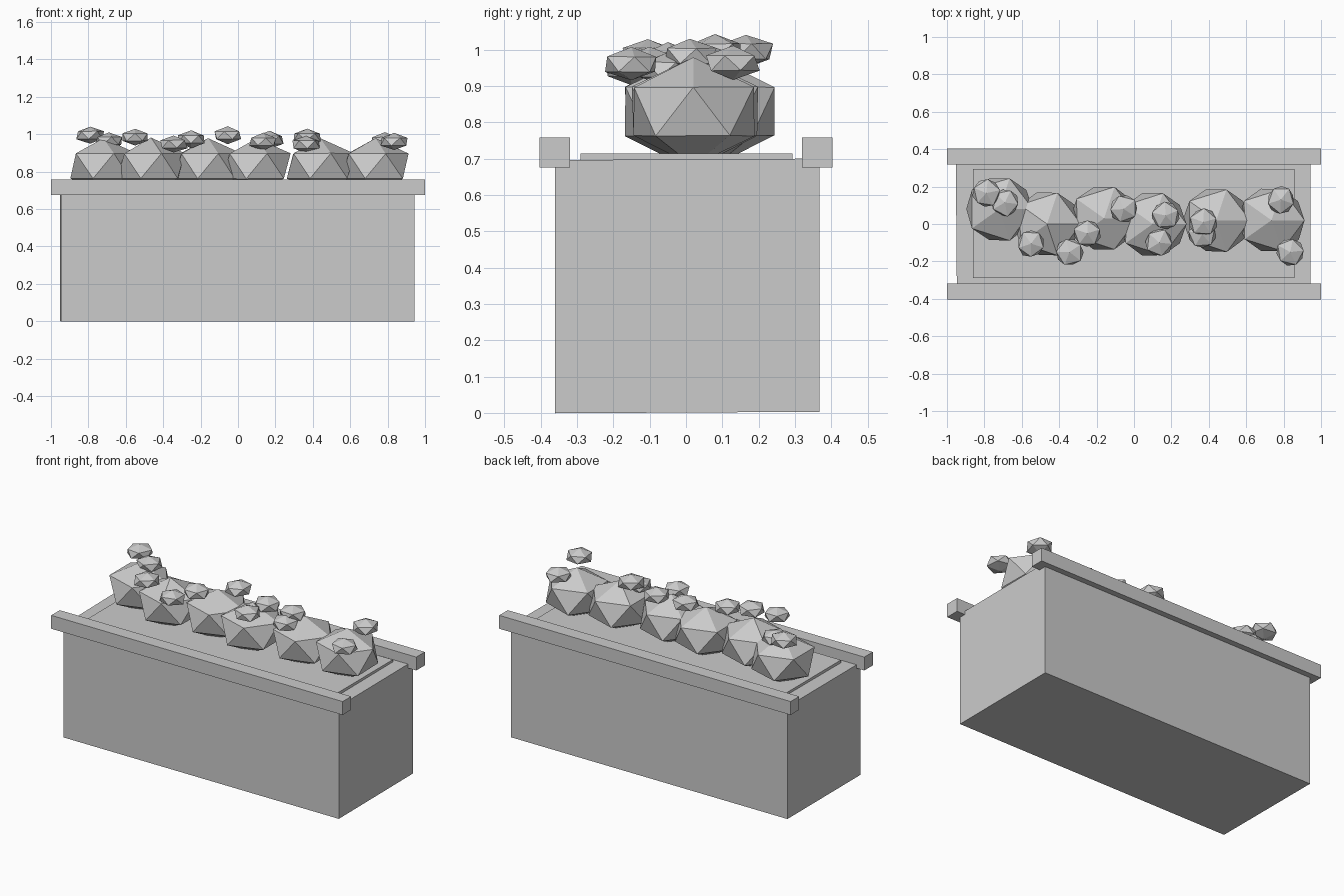
import bpy
import random
from mathutils import Vector

if "Cube" in bpy.data.objects:
    bpy.data.objects.remove(bpy.data.objects["Cube"])

random.seed(4)


def box(name, lo, hi):
    """Box spanning two opposite corners."""
    lo, hi = Vector(lo), Vector(hi)
    bpy.ops.mesh.primitive_cube_add(size=1)
    ob = bpy.context.object
    ob.name = name
    for v in ob.data.vertices:
        v.co = [(lo[i] + hi[i]) / 2 + v.co[i] * (hi[i] - lo[i]) for i in range(3)]
    return ob


def blob(name, centre, radii, jitter, turn=0.0):
    """Flattened 20-sided ball with slightly irregular corners."""
    bpy.ops.mesh.primitive_ico_sphere_add(subdivisions=1, radius=1, rotation=(0, 0, turn))
    ob = bpy.context.object
    ob.name = name
    ob.location = centre
    ob.scale = radii
    for v in ob.data.vertices:
        v.co *= 1 + random.uniform(-jitter, jitter)
    return ob


# Planter body, a touch out of square
body = box("planter_body", (-0.947, -0.36, 0.003), (0.944, 0.367, 0.70))
for v in body.data.vertices:
    if v.co.y < 0:
        v.co.z -= 0.004
    if v.co.x < 0 and v.co.y > 0:
        v.co.x -= 0.006

# Long rim rails on front and back
for side, name in ((-1, "front_rail"), (1, "back_rail")):
    y = side * 0.361
    box(name, (-1, y - 0.042, 0.675), (1, y + 0.042, 0.758))

# Soil bed
box("soil", (-0.86, -0.29, 0.66), (0.857, 0.293, 0.714))

# Row of bushes
bushes = [(-0.72, 0.08), (-0.465, 0.0), (-0.16, 0.03),
          (0.10, 0.0), (0.44, 0.02), (0.735, 0.02)]
for i, (x, y) in enumerate(bushes):
    blob(f"bush_{i + 1}", (x, y, 0.83), (0.20, 0.195, 0.15), 0.02)

# Flower heads scattered over the bushes
flowers = [(-0.79, 0.165, 0.995), (-0.69, 0.115, 0.965), (-0.55, -0.105, 0.985),
           (-0.345, -0.15, 0.947), (-0.25, -0.05, 0.973), (-0.055, 0.08, 0.995),
           (0.17, 0.045, 0.97), (0.135, -0.10, 0.96), (0.37, 0.01, 0.983),
           (0.365, -0.055, 0.945), (0.785, 0.13, 0.963), (0.835, -0.15, 0.96)]
for i, p in enumerate(flowers):
    blob(f"flower_{i + 1}", p, (0.082, 0.08, 0.046), 0.05, random.uniform(0, 1.2))
